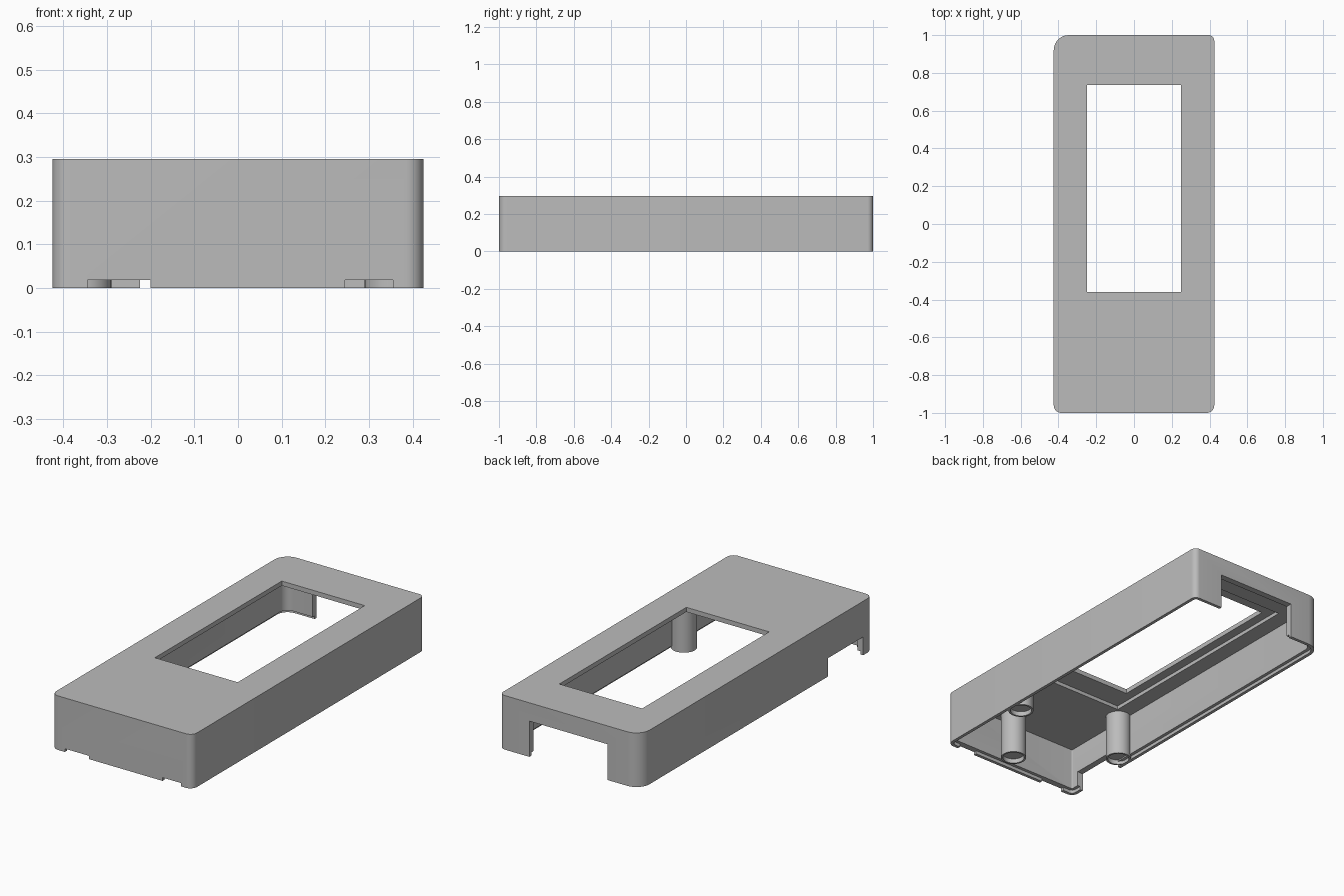
import bpy, bmesh, math

cube = bpy.data.objects.get("Cube")
if cube:
    bpy.data.objects.remove(cube, do_unlink=True)

grey = bpy.data.materials.new("plain grey plastic")
grey.use_nodes = True
grey.diffuse_color = (0.5, 0.5, 0.5, 1)
grey.node_tree.nodes["Principled BSDF"].inputs["Base Color"].default_value = (0.5, 0.5, 0.5, 1)

HALF_X, HALF_Y, HEIGHT = 0.425, 1.0, 0.295
CEILING = 0.25
WALL = 0.035
LIP = 0.018


def prism(name, outline, z0, z1):
    """Extrude a counter-clockwise outline from z0 to z1."""
    bm = bmesh.new()
    face = bm.faces.new([bm.verts.new((x, y, z0)) for x, y in outline])
    top = bmesh.ops.extrude_face_region(bm, geom=[face])["geom"]
    bmesh.ops.translate(bm, vec=(0, 0, z1 - z0),
                        verts=[v for v in top if isinstance(v, bmesh.types.BMVert)])
    bmesh.ops.recalc_face_normals(bm, faces=bm.faces)
    mesh = bpy.data.meshes.new(name)
    bm.to_mesh(mesh)
    bm.free()
    mesh.materials.append(grey)
    obj = bpy.data.objects.new(name, mesh)
    bpy.context.collection.objects.link(obj)
    return obj


def rounded(inset):
    """Case outline, with one large corner at the back."""
    hx, hy = HALF_X - inset, HALF_Y - inset
    outline = []
    corners = ((1, 1, 0.03), (-1, 1, 0.08), (-1, -1, 0.04), (1, -1, 0.04))
    for i, (sx, sy, radius) in enumerate(corners):
        r = max(radius - inset, 0.005)
        for step in range(9):
            a = math.pi / 2 * (i + step / 8)
            outline.append((sx * (hx - r) + r * math.cos(a),
                            sy * (hy - r) + r * math.sin(a)))
    return outline


def rect(x0, x1, y0, y1):
    return [(x0, y0), (x1, y0), (x1, y1), (x0, y1)]


def circle(cx, cy, r, n=40):
    return [(cx + r * math.cos(math.tau * i / n), cy + r * math.sin(math.tau * i / n))
            for i in range(n)]


def activate(obj):
    bpy.ops.object.select_all(action='DESELECT')
    obj.select_set(True)
    bpy.context.view_layer.objects.active = obj


def cut(obj, outline, z0, z1):
    """Subtract a prism from an object."""
    cutter = prism("cutter", outline, z0, z1)
    cutter.hide_render = True
    mod = obj.modifiers.new("cut", 'BOOLEAN')
    mod.operation = 'DIFFERENCE'
    mod.solver = 'EXACT'
    mod.object = cutter
    activate(obj)
    bpy.ops.object.modifier_apply(modifier=mod.name)
    bpy.data.objects.remove(cutter, do_unlink=True)


def smooth(obj):
    activate(obj)
    bpy.ops.object.shade_smooth_by_angle(angle=math.radians(30))


# Hollow case, open below, with a stepped lip around the rim
case = prism("case_shell", rounded(0), 0, HEIGHT)
cut(case, rounded(WALL), -0.1, CEILING)
cut(case, rounded(WALL / 2), -0.1, LIP)

# Screen window and the stepped seat around it
cut(case, rect(-0.30, 0.30, -0.49, 0.81), 0.1, 0.27)
cut(case, rect(-0.25, 0.25, -0.36, 0.735), 0.1, 0.4)

# Back opening, side opening and the two shallow front notches
cut(case, rect(-0.225, 0.245, 0.9, 1.1), -0.1, 0.195)
cut(case, rect(-0.5, -0.37, -0.92, -0.615), -0.1, 0.1)
for x0, x1 in ((-0.345, -0.2), (0.245, 0.355)):
    cut(case, rect(x0, x1, -1.1, -0.95), -0.1, LIP)
smooth(case)

# Three mounting posts with recessed ends
for name, x, y in (("front_post", 0.07, -0.89),
                   ("right_post", -0.355, -0.55),
                   ("left_post", 0.355, -0.49)):
    post = prism(name, circle(x, y, 0.065), 0, CEILING + 0.01)
    cut(post, circle(x, y, 0.055), -0.1, 0.025)
    smooth(post)
